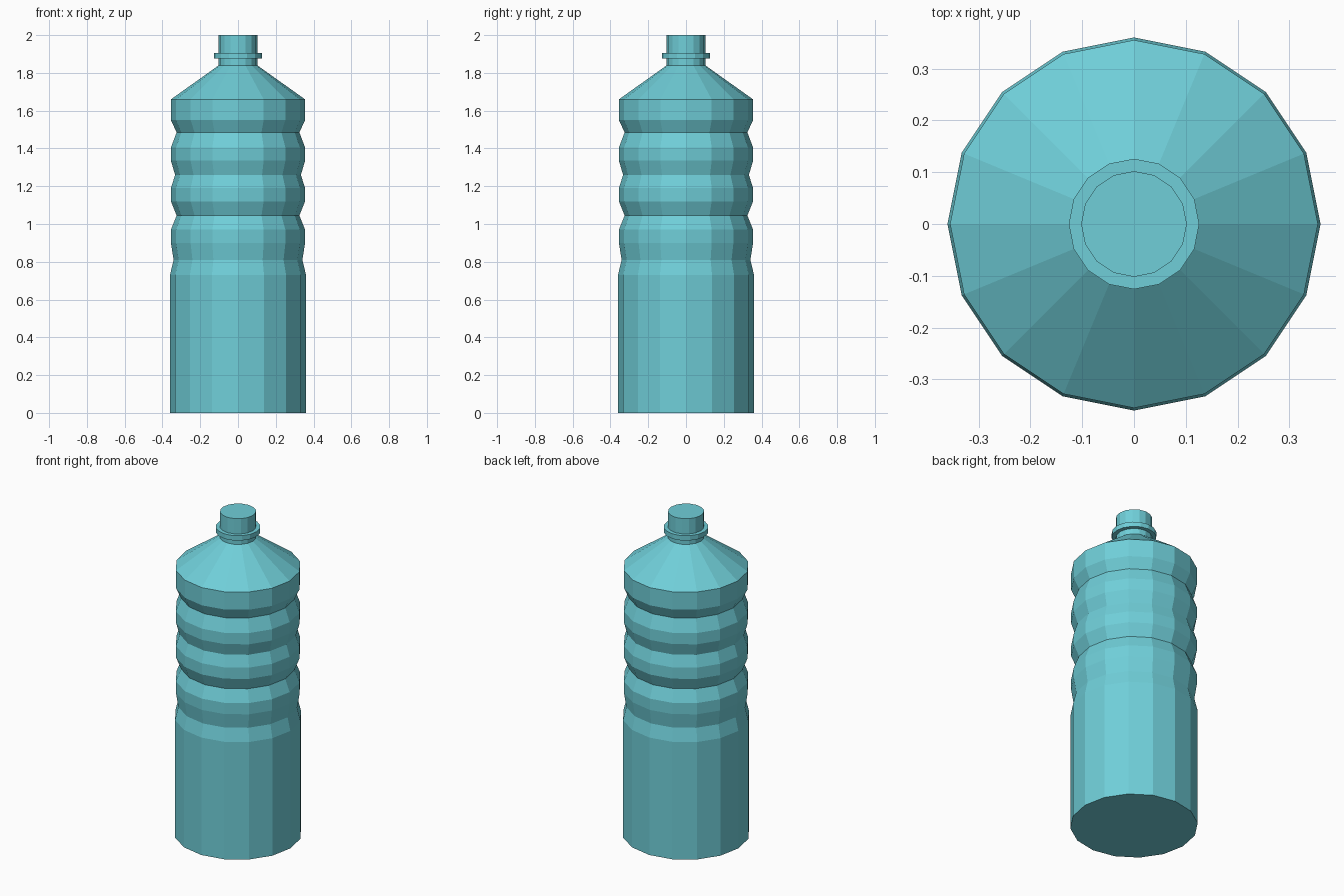
import bpy, bmesh, math

if "Cube" in bpy.data.objects:
    bpy.data.objects.remove(bpy.data.objects["Cube"])

SIDES = 16

mat = bpy.data.materials.new("teal_plastic")
mat.diffuse_color = (0.16, 0.62, 0.69, 1)
mat.use_nodes = True
mat.node_tree.nodes["Principled BSDF"].inputs["Base Color"].default_value = mat.diffuse_color


def lathe(name, profile):
    """Revolve (radius, z) points into a closed, flat-shaded solid."""
    bm = bmesh.new()
    rings = []
    for r, z in profile:
        rings.append([bm.verts.new((r * math.cos(2 * math.pi * i / SIDES),
                                    r * math.sin(2 * math.pi * i / SIDES), z))
                      for i in range(SIDES)])
    for low, high in zip(rings, rings[1:]):
        for i in range(SIDES):
            j = (i + 1) % SIDES
            bm.faces.new((low[i], low[j], high[j], high[i]))
    bm.faces.new(rings[0][::-1])
    bm.faces.new(rings[-1])
    mesh = bpy.data.meshes.new(name)
    bm.to_mesh(mesh)
    bm.free()
    mesh.materials.append(mat)
    obj = bpy.data.objects.new(name, mesh)
    bpy.context.collection.objects.link(obj)
    return obj


# Bottle: straight base, ribbed grip, sloped shoulder, neck, collar and mouth
base = [(0.36, 0), (0.36, 0.73), (0.341, 0.81)]
grip = [(0.355, 0.90), (0.355, 0.97), (0.325, 1.045)]
for bottom, waist, r in ((1.12, 1.26, 0.333), (1.335, 1.485, 0.325)):
    grip += [(0.355, bottom), (0.355, bottom + 0.07), (r, waist)]
shoulder = [(0.355, 1.55), (0.355, 1.66), (0.102, 1.84)]
neck = [(0.102, 1.875), (0.126, 1.875), (0.126, 1.905), (0.102, 1.905), (0.102, 2.0)]
lathe("bottle", base + grip + shoulder + neck)
